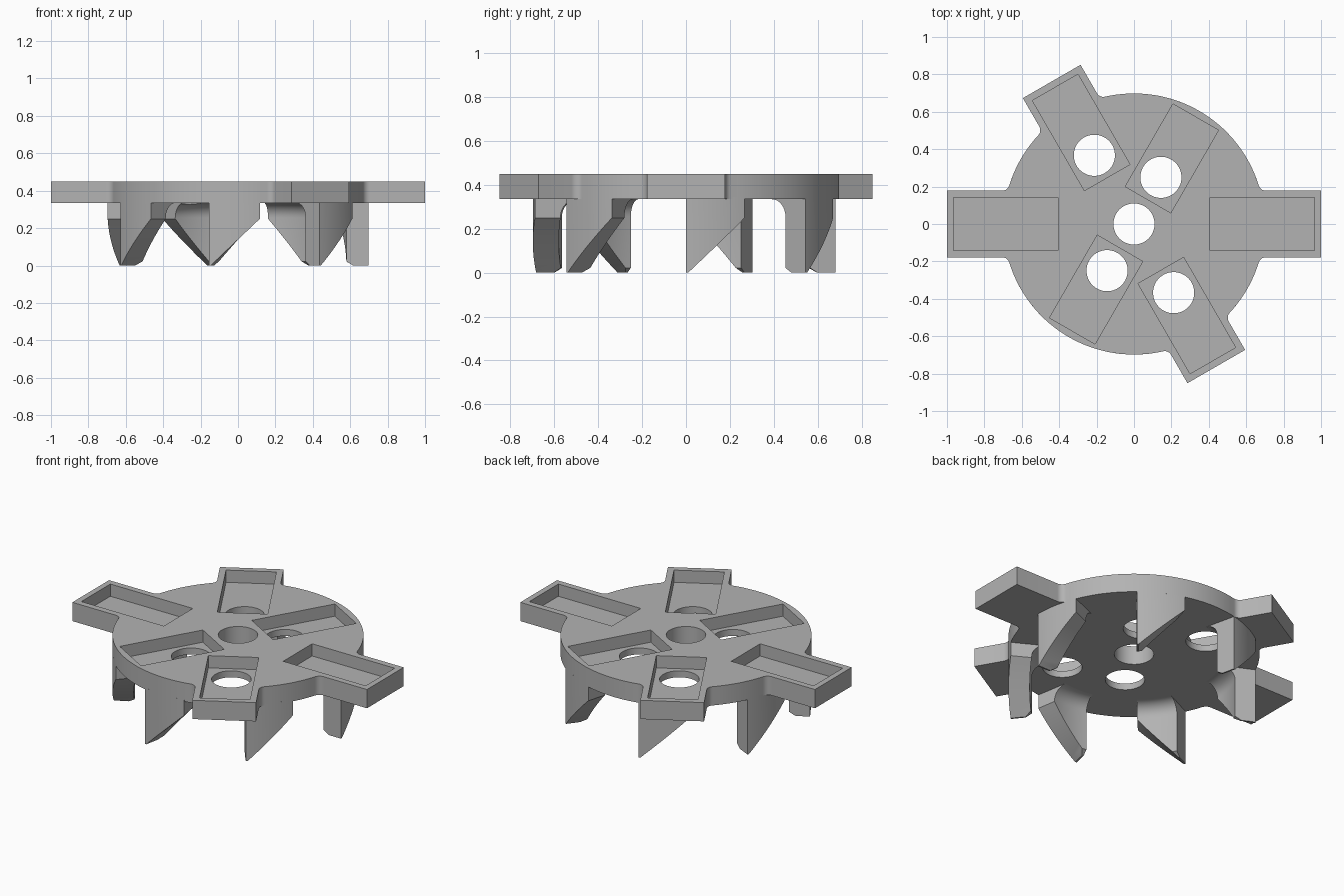
import bpy, bmesh, math
from math import cos, sin, pi, radians, sqrt
from mathutils import Matrix

old = bpy.data.objects.get("Cube")
if old:
    bpy.data.objects.remove(old, do_unlink=True)

R, PLATE_BOTTOM, PLATE_TOP = 0.698, 0.335, 0.45
ARM_HALF, FILLET = 0.178, 0.04
HOLE_R, POCKET_FLOOR = 0.11, 0.375

grey = bpy.data.materials.new("grey")
grey.use_nodes = True
grey.diffuse_color = (0.45, 0.45, 0.45, 1)
grey.node_tree.nodes["Principled BSDF"].inputs["Base Color"].default_value = (0.45, 0.45, 0.45, 1)


def make_object(name, bm):
    bmesh.ops.recalc_face_normals(bm, faces=bm.faces)
    mesh = bpy.data.meshes.new(name)
    bm.to_mesh(mesh)
    bm.free()
    mesh.materials.append(grey)
    obj = bpy.data.objects.new(name, mesh)
    bpy.context.collection.objects.link(obj)
    return obj


def cut(obj, cutter):
    mod = obj.modifiers.new("cut", "BOOLEAN")
    mod.operation, mod.solver, mod.object = "DIFFERENCE", "EXACT", cutter
    bpy.context.view_layer.objects.active = obj
    bpy.ops.object.modifier_apply(modifier=mod.name)


def smooth(obj):
    bpy.ops.object.select_all(action="DESELECT")
    obj.select_set(True)
    bpy.context.view_layer.objects.active = obj
    bpy.ops.object.shade_smooth_by_angle(angle=radians(25))


# Plate outline: disc with four arms blended in by small fillets
def arm_outline(angle, length):
    cx = sqrt((R + FILLET) ** 2 - (ARM_HALF + FILLET) ** 2)
    cy = ARM_HALF + FILLET
    start = pi + math.atan2(cy, cx)
    upper = [(length, ARM_HALF)]
    for i in range(9):
        a = 1.5 * pi + (start - 1.5 * pi) * i / 8
        upper.append((cx + FILLET * cos(a), cy + FILLET * sin(a)))
    local = [(x, -y) for x, y in reversed(upper)] + upper
    c, s = cos(angle), sin(angle)
    return [(x * c - y * s, x * s + y * c) for x, y in local]


arms = [(0, 1.0), (120, 0.88), (180, 1.0), (300, 0.88)]
outline = []
blend = math.asin((ARM_HALF + FILLET) / (R + FILLET))
for i, (deg, length) in enumerate(arms):
    outline += arm_outline(radians(deg), length)
    following = arms[(i + 1) % 4][0] + (360 if i == 3 else 0)
    a0, a1 = radians(deg) + blend, radians(following) - blend
    steps = int((a1 - a0) / radians(2.5))
    for k in range(1, steps):
        a = a0 + (a1 - a0) * k / steps
        outline.append((R * cos(a), R * sin(a)))

bm = bmesh.new()
face = bm.faces.new([bm.verts.new((x, y, PLATE_BOTTOM)) for x, y in outline])
up = bmesh.ops.extrude_face_region(bm, geom=[face])["geom"]
bmesh.ops.translate(bm, vec=(0, 0, PLATE_TOP - PLATE_BOTTOM),
                    verts=[v for v in up if isinstance(v, bmesh.types.BMVert)])
plate = make_object("plate", bm)

# Six rectangular pockets in the top: angle, inner and outer radius
pockets = bmesh.new()
for deg, r0, r1 in [(0, 0.405, 0.965), (60, 0.15, 0.66), (120, 0.287, 0.843)]:
    for turn in (0, 180):
        bmesh.ops.create_cube(pockets, size=1, matrix=
                              Matrix.Rotation(radians(deg + turn), 4, "Z")
                              @ Matrix.Translation(((r0 + r1) / 2, 0, POCKET_FLOOR + 0.1))
                              @ Matrix.Diagonal((r1 - r0, 0.281, 0.2, 1)))
pocket_cutter = make_object("pocket_cutter", pockets)

# Round through holes: one in the middle, four in the pockets
holes = bmesh.new()
for deg, r in [(0, 0), (60, 0.288), (240, 0.288), (120, 0.424), (300, 0.424)]:
    a = radians(deg)
    bmesh.ops.create_cone(holes, cap_ends=True, segments=64, radius1=HOLE_R, radius2=HOLE_R,
                          depth=2, matrix=Matrix.Translation((r * cos(a), r * sin(a), 0)))
hole_cutter = make_object("hole_cutter", holes)

# Seven ramped teeth under the rim, swept around the axis
INNER, FLARE, TIP = 0.58, 0.08, 0.022


def tooth_section(h):
    chamfer = 0.035 * max(0, 1 - h / TIP)
    pts = [(R, PLATE_BOTTOM + 0.01), (R, h), (INNER + chamfer, h), (INNER, max(h, TIP))]
    for i in range(9):
        a = pi / 2 * i / 8
        pts.append((INNER - FLARE + FLARE * cos(a), PLATE_BOTTOM - FLARE + FLARE * sin(a)))
    return pts + [(INNER - FLARE, PLATE_BOTTOM + 0.01)]


teeth = bmesh.new()
angles = [0, 0.8, 2.7] + [2.7 + 19.8 * i / 10 for i in range(1, 11)]
for n in range(7):
    rings = []
    for deg in angles:
        h = 0.25 * max(0, deg - 0.8) / 21.7
        a = radians(deg) + n * 2 * pi / 7
        rings.append([teeth.verts.new((r * cos(a), r * sin(a), z)) for r, z in tooth_section(h)])
    for p, q in zip(rings, rings[1:]):
        for i in range(len(p)):
            j = (i + 1) % len(p)
            teeth.faces.new((p[i], p[j], q[j], q[i]))
    teeth.faces.new(rings[0])
    teeth.faces.new(rings[-1])
bmesh.ops.remove_doubles(teeth, verts=teeth.verts, dist=0.0001)
teeth_obj = make_object("teeth", teeth)

cut(plate, pocket_cutter)
cut(plate, hole_cutter)
cut(teeth_obj, hole_cutter)
smooth(plate)
smooth(teeth_obj)
for helper in (pocket_cutter, hole_cutter):
    bpy.data.objects.remove(helper, do_unlink=True)
